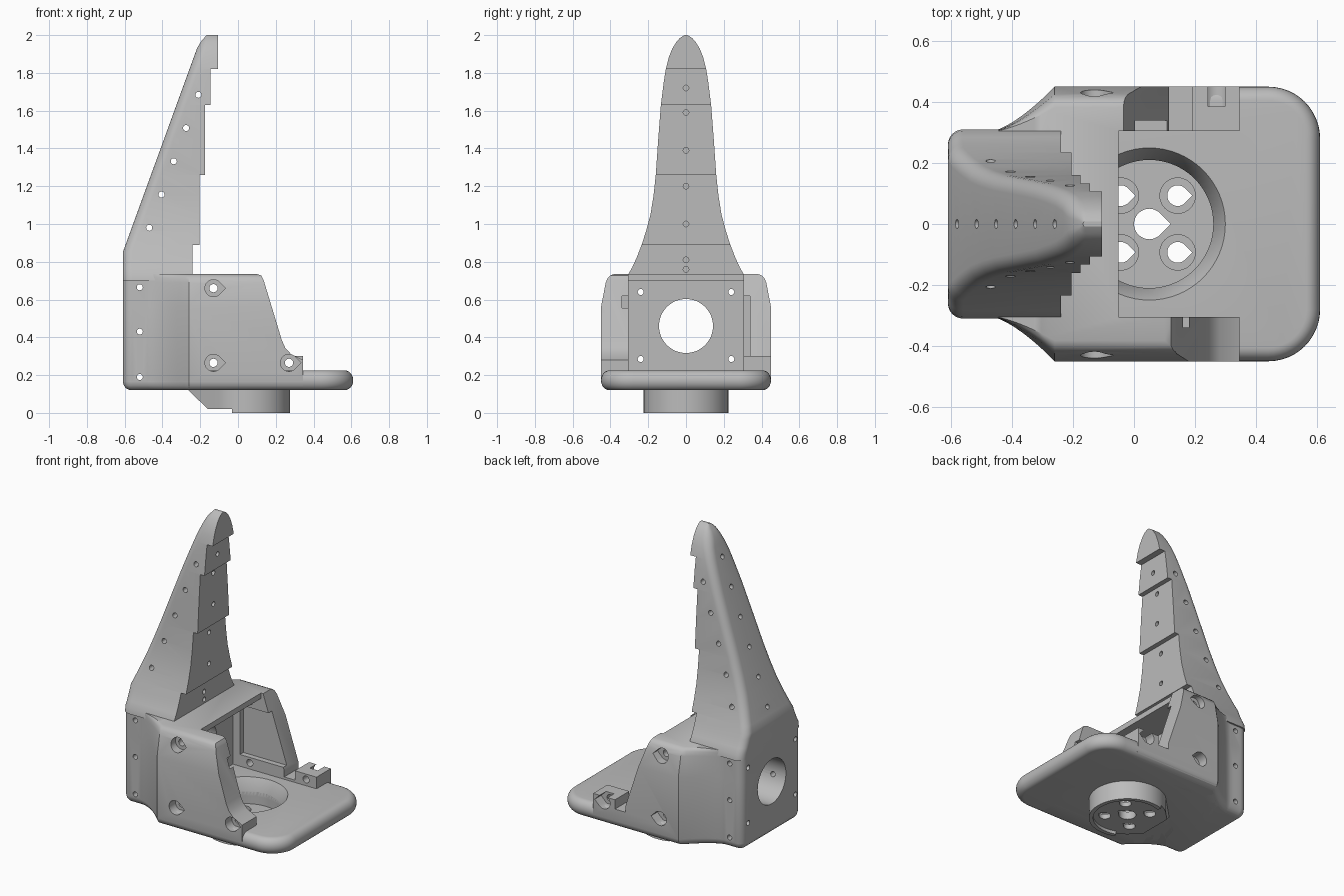
import bpy, bmesh, math
from mathutils import Vector, Matrix

old = bpy.data.objects.get("Cube")
if old:
    bpy.data.objects.remove(old, do_unlink=True)

grey = bpy.data.materials.new("plain grey")
grey.use_nodes = True
COLOUR = (0.5, 0.5, 0.5, 1)
grey.diffuse_color = COLOUR
grey.node_tree.nodes["Principled BSDF"].inputs["Base Color"].default_value = COLOUR


def loft(name, rings):
    """Skin a stack of equal-length closed rings and cap both ends."""
    bm = bmesh.new()
    rows = [[bm.verts.new(p) for p in ring] for ring in rings]
    n = len(rows[0])
    for a, b in zip(rows, rows[1:]):
        for i in range(n):
            j = (i + 1) % n
            bm.faces.new((a[i], a[j], b[j], b[i]))
    bm.faces.new(rows[0])
    bm.faces.new(rows[-1])
    bmesh.ops.remove_doubles(bm, verts=bm.verts, dist=1e-5)
    bmesh.ops.recalc_face_normals(bm, faces=bm.faces)
    mesh = bpy.data.meshes.new(name)
    bm.to_mesh(mesh)
    bm.free()
    obj = bpy.data.objects.new(name, mesh)
    bpy.context.scene.collection.objects.link(obj)
    mesh.materials.append(grey)
    return obj


def arc(cx, cy, r, a0, a1, n):
    return [(cx + r * math.cos(math.radians(a0 + (a1 - a0) * k / n)),
             cy + r * math.sin(math.radians(a0 + (a1 - a0) * k / n))) for k in range(n + 1)]


def circle(r, cx=0, cy=0, n=40):
    return arc(cx, cy, r, 0, 360, n)[:-1]


def teardrop(r, cx, cy):
    return arc(cx, cy, r, 45, 315, 24) + [(cx + r * math.sqrt(2), cy)]


def prism_z(pts, z0, z1):
    return loft("cutter", [[(x, y, z) for x, y in pts] for z in (z0, z1)])


def prism_y(pts, y0, y1):
    return loft("cutter", [[(x, y, z) for x, z in pts] for y in (y0, y1)])


def box(x0, x1, y0, y1, z0, z1):
    return prism_z([(x0, y0), (x1, y0), (x1, y1), (x0, y1)], z0, z1)


def drill(centre, axis, r, depth, n=16):
    """Cylinder centred on a point, along any axis."""
    turn = Vector((0, 0, 1)).rotation_difference(Vector(axis)).to_matrix()
    c = Vector(centre)
    return loft("cutter", [[c + turn @ Vector((x, y, z)) for x, y in circle(r, n=n)]
                           for z in (-depth / 2, depth / 2)])


def cut(cutter, *targets):
    cutter.hide_render = True
    for t in targets:
        mod = t.modifiers.new("cut", "BOOLEAN")
        mod.operation, mod.solver, mod.object = "DIFFERENCE", "EXACT", cutter
        bpy.context.view_layer.update()
        done = bpy.data.meshes.new_from_object(t.evaluated_get(bpy.context.evaluated_depsgraph_get()))
        t.modifiers.clear()
        t.data = done
    bpy.data.objects.remove(cutter, do_unlink=True)


def outline(inset, end, rounded, draft=0):
    """Footprint: narrow back, flared shoulders, straight sides."""
    half = arc(-0.56, 0.25, 0.05 - inset, 180, 90, 6)
    for k in range(11):
        t = k / 10
        half.append((-0.48 + 0.22 * t, 0.30 + 0.15 * t ** 1.5 - inset))
    half = [(x, y - draft * max(0, y - 0.3) / 0.15) for x, y in half]
    if rounded:
        half += arc(end - 0.17, 0.28, 0.17 - inset, 90, 0, 12)
    else:
        half.append((end, 0.45 - inset - draft))
    return half + [(x, -y) for x, y in reversed(half)]


# Base plate with rounded rim
steps = [(0.053 * (1 - math.cos(math.radians(a))) * 0.85, math.sin(math.radians(a)))
         for a in range(-90, 91, 15)]
base_plate = loft("base_plate", [[(x, y, 0.1725 + 0.0525 * s) for x, y in outline(i, 0.61, True)]
                                 for i, s in steps])

# Housing: solid back block and side walls
levels = [(0.12, 0.04, 0), (0.13, 0.018, 0), (0.145, 0.006, 0), (0.17, 0, 0), (0.56, 0, 0),
          (0.69, 0, 0.025), (0.715, 0, 0.036), (0.728, 0, 0.05), (0.735, 0, 0.068)]
housing = loft("housing", [[(x, y, z) for x, y in outline(i, 0.345, False, d)] for z, i, d in levels])
cut(box(-0.25, 0.5, -0.305, 0.305, 0, 0.70), housing)
cut(box(-0.05, 0.5, -0.305, 0.305, 0.5, 1), housing)
right_edge = [(0.10, 0.9), (0.10, 0.735), (0.122, 0.728), (0.135, 0.705), (0.232, 0.385), (0.25, 0.345),
              (0.28, 0.312), (0.345, 0.28), (0.5, 0.28), (0.5, 0.9)]
cut(prism_y(right_edge, -0.6, 0), housing)
left_edge = [(-0.035, 0.9), (-0.035, 0.735), (0.115, 0.28), (0.115, 0.24), (0.19, 0.24),
             (0.19, 0.30), (0.5, 0.30), (0.5, 0.9)]
cut(prism_y(left_edge, 0, 0.6), housing)
for side in (-1, 1):
    ys = sorted((side * 0.29, side * 0.34))
    cut(box(-0.2, 0.18, *ys, 0.30, 0.62), housing)

# Bore and screw holes in the housing
cut(drill((-0.45, 0, 0.46), (1, 0, 0), 0.143, 0.6, 48), housing)
for y in (-0.24, 0.24):
    for z in (0.285, 0.64):
        cut(drill((-0.45, y, z), (1, 0, 0), 0.016, 0.6), housing)
for z in (0.19, 0.43, 0.665):
    cut(drill((-0.52, 0, z), (0, 1, 0), 0.016, 1), housing, base_plate)
for x, z in ((-0.13, 0.66), (-0.13, 0.265), (0.27, 0.265)):
    for side in (-1, 1):
        cut(prism_y(teardrop(0.045, x, z), *sorted((side * 0.385, side * 0.6))), housing)
        cut(drill((x, side * 0.4, z), (0, 1, 0), 0.022, 0.3), housing)

# Tall stepped fin
WIDTHS = [(0.70, 0.31), (0.735, 0.305), (0.77, 0.285), (0.82, 0.262), (0.89, 0.235), (0.96, 0.212),
          (1.05, 0.188), (1.15, 0.172), (1.26, 0.16), (1.45, 0.147), (1.63, 0.133), (1.75, 0.118),
          (1.82, 0.107), (1.88, 0.092), (1.93, 0.072), (1.965, 0.05), (1.985, 0.032), (2.0, 0.008)]
STEPS = [(0.89, -0.24), (1.26, -0.205), (1.63, -0.175), (1.82, -0.145), (9, -0.105)]


def back_x(z):
    if z <= 0.85:
        return -0.61
    return -0.61 + (z - 0.85) * 0.364 + max(0, z - 1.95) * 0.5


def width_at(z):
    for (z0, w0), (z1, w1) in zip(WIDTHS, WIDTHS[1:]):
        if z <= z1:
            return w0 + (w1 - w0) * (z - z0) / (z1 - z0)
    return WIDTHS[-1][1]


def fin_ring(z, front):
    w, b = width_at(z), back_x(z)
    r = min(0.05, w * 0.7)
    half = [(front, w)] + arc(b + r, w - r, r, 90, 180, 6)
    return [(x, y, z) for x, y in half + [(x, -y) for x, y in reversed(half)]]


fin_rings = []
for z in sorted({z for z, _ in WIDTHS} | {0.85}):
    fronts = [f for top, f in STEPS if top >= z]
    fin_rings.append(fin_ring(z, fronts[0]))
    if any(abs(top - z) < 1e-6 for top, _ in STEPS):
        fin_rings.append(fin_ring(z, fronts[1]))
fin = loft("fin", fin_rings)

# Small holes along the fin sides, back and stepped front
for k in range(5):
    cut(drill((-0.47 + 0.065 * k, 0, 0.98 + 0.176 * k), (0, 1, 0), 0.016, 0.8), fin)
for k in range(6):
    x = -0.58 + 0.064 * k
    cut(drill((x, 0, 0.85 + (x + 0.61) / 0.364), (-0.94, 0, 0.342), 0.015, 0.12), fin)
for z in (0.76, 0.81, 1.0, 1.2, 1.39, 1.59, 1.72):
    front = [f for top, f in STEPS if top >= z][0]
    cut(drill((front, 0, z), (1, 0, 0), 0.015, 0.12), fin)

# Round boss under the plate, with a pointed sloping tail
CX = 0.05
boss_rings = []
for z, tip_x, tip_y in ((0.02, -0.16, 0.108), (0.12, -0.262, 0.006), (0.15, -0.262, 0.006)):
    ring = arc(CX, 0, 0.225, -135, 135, 40)
    ring += [(-0.16, 0.108), (tip_x, tip_y), (tip_x, -tip_y), (-0.16, -0.108)]
    boss_rings.append([(x, y, z) for x, y in ring])
boss = loft("boss", boss_rings)
rim_pts = arc(CX, 0, 0.225, -111, 111, 36) + arc(CX, 0, 0.2, 111, -111, 36)
rim = prism_z(rim_pts, 0, 0.03)
rim.name = "boss_rim"

# Round recess and teardrop holes through plate and boss
recess = loft("cutter", [[(x, y, z) for x, y in circle(r, CX, 0, 64)]
                         for r, z in ((0.21, 0.07), (0.21, 0.15), (0.252, 0.23))])
cut(recess, base_plate, boss)
cut(prism_z(circle(0.21, CX, 0, 64), 0.06, 0.17), base_plate)
cut(prism_z(teardrop(0.05, CX, 0), -0.1, 0.3), boss)
for dx in (-0.093, 0.093):
    for y in (-0.093, 0.093):
        cut(prism_z(circle(0.058, CX + dx, y), 0.05, 0.2), boss)
        cut(prism_z(teardrop(0.034, CX + dx, y), -0.1, 0.3), boss)

# Smooth the curved surfaces, keep edges crisp
for obj in (base_plate, housing, fin, boss, rim):
    bpy.ops.object.select_all(action="DESELECT")
    obj.select_set(True)
    bpy.context.view_layer.objects.active = obj
    bpy.ops.object.shade_smooth_by_angle(angle=math.radians(32))
